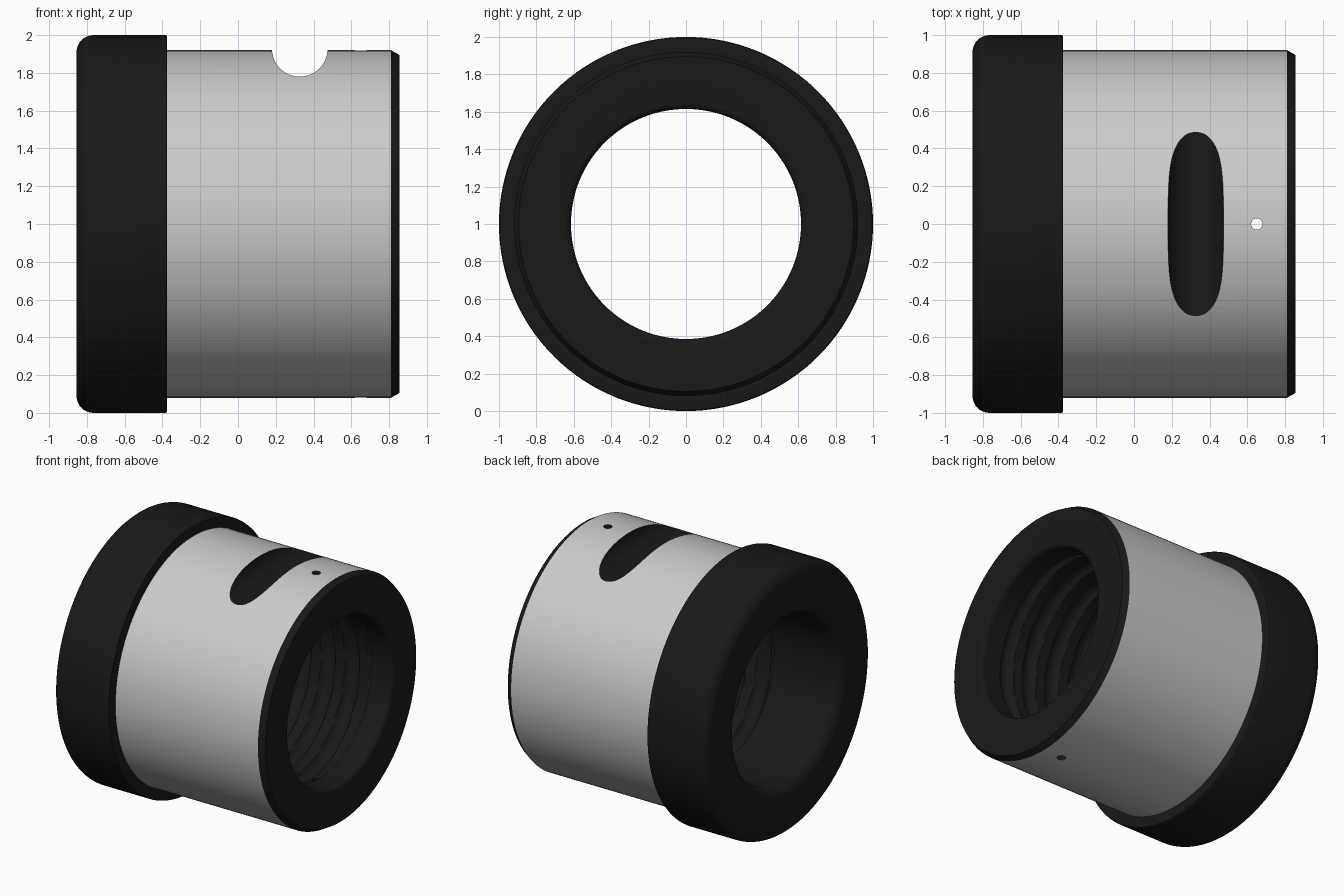
import bpy, bmesh
from math import sin, cos, pi, radians, hypot

if "Cube" in bpy.data.objects:
    bpy.data.objects.remove(bpy.data.objects["Cube"])

SEG = 128
CZ = 1.0          # height of the axis (runs along x)
BORE = 0.615

black = bpy.data.materials.new("black")
black.diffuse_color = (0.01, 0.01, 0.01, 1)
black.use_nodes = True
black.node_tree.nodes["Principled BSDF"].inputs["Base Color"].default_value = black.diffuse_color


def lathe(name, profile, closed=False, radius=None):
    """Revolve (x, r) points around the x axis; radius(x, r, angle) may vary r."""
    bm = bmesh.new()
    rings = []
    for x, r in profile:
        ring = []
        for i in range(SEG):
            a = 2 * pi * i / SEG
            q = radius(x, r, a) if radius else r
            ring.append(bm.verts.new((x, q * cos(a), CZ + q * sin(a))))
        rings.append(ring)
    pairs = list(zip(rings, rings[1:])) + ([(rings[-1], rings[0])] if closed else [])
    for p, q in pairs:
        for i in range(SEG):
            j = (i + 1) % SEG
            bm.faces.new((p[i], q[i], q[j], p[j]))
    me = bpy.data.meshes.new(name)
    bm.to_mesh(me)
    bm.free()
    ob = bpy.data.objects.new(name, me)
    bpy.context.collection.objects.link(ob)
    return ob


def arc(cx, cr, rad, a0, a1, n=8):
    return [(cx + rad * cos(radians(a0 + (a1 - a0) * i / n)),
             cr + rad * sin(radians(a0 + (a1 - a0) * i / n))) for i in range(n + 1)]


def activate(ob):
    bpy.ops.object.select_all(action='DESELECT')
    ob.select_set(True)
    bpy.context.view_layer.objects.active = ob


def smooth(ob):
    activate(ob)
    bpy.ops.object.shade_smooth_by_angle(angle=radians(30))


def cutter(name, radius, depth, loc, rot):
    bpy.ops.mesh.primitive_cylinder_add(vertices=64, radius=radius, depth=depth,
                                        location=loc, rotation=rot)
    ob = bpy.context.object
    ob.name = name
    ob.hide_render = True
    return ob


# Flange with rounded outer and inner edges
flange = lathe("flange", [(-0.375, BORE)]
               + arc(-0.765, BORE + 0.09, 0.09, 270, 180)
               + arc(-0.765, 0.91, 0.09, 180, 90)
               + arc(-0.385, 0.99, 0.01, 90, 0, 3)
               + [(-0.375, 0.92)])

# End ring with chamfer and rounded lip
end_ring = lathe("end_ring", [(0.81, 0.92), (0.855, 0.895)]
                 + arc(0.82, BORE + 0.035, 0.035, 0, -90, 6)
                 + [(0.81, BORE)])

# Barrel: the bore carries a helical groove
PITCH, X0, X1 = 0.2, -0.3, 0.68


def groove(x, r, a):
    if r != 0.64:
        return r
    t = abs(((x / PITCH + a / (2 * pi)) % 1.0) - 0.5) * PITCH / 0.055
    fade = max(0.0, min(1.0, (x - X0) / 0.05, (X1 - x) / 0.05))
    return r + fade * 0.04 * max(0.0, 1 - t * t) ** 0.5


ROWS = 84
inner = [(X0 + (X1 - X0) * i / ROWS, 0.64) for i in range(ROWS + 1)]
barrel = lathe("barrel", [(0.81, 0.92), (0.81, BORE), (X1, BORE)] + inner[::-1]
               + [(X0, BORE), (-0.375, BORE), (-0.375, 0.92)], True, groove)
bm = bmesh.new()
bm.from_mesh(barrel.data)
bmesh.ops.recalc_face_normals(bm, faces=bm.faces)
bm.to_mesh(barrel.data)
bm.free()

# Cross slot on top and oil hole through both walls
cutters = [cutter("slot_cutter", 0.147, 2.4, (0.327, 0, 1.927), (pi / 2, 0, 0)),
           cutter("oil_hole_cutter", 0.03, 2.4, (0.65, 0, CZ), (0, 0, 0))]
activate(barrel)
for c in cutters:
    m = barrel.modifiers.new("cut", 'BOOLEAN')
    m.operation, m.solver, m.object = 'DIFFERENCE', 'EXACT', c
    bpy.ops.object.modifier_apply(modifier=m.name)
for c in cutters:
    bpy.data.objects.remove(c)

# Barrel is grey outside and black in the bore and cuts; hidden end faces go
barrel.data.materials.clear()
barrel.data.materials.append(None)
barrel.data.materials.append(black)
bm = bmesh.new()
bm.from_mesh(barrel.data)
ends = []
for f in bm.faces:
    c, n = f.calc_center_median(), f.normal
    rad = hypot(c.y, c.z - CZ)
    out = (n.y * c.y + n.z * (c.z - CZ)) / max(rad, 1e-6)
    f.material_index = 0 if rad > 0.9 and out > 0.98 else 1
    if abs(n.x) > 0.99 and (c.x < -0.37 or c.x > 0.805):
        ends.append(f)
bmesh.ops.delete(bm, geom=ends, context='FACES')
bm.to_mesh(barrel.data)
bm.free()

for ob in (flange, end_ring):
    ob.data.materials.append(black)
    bm = bmesh.new()
    bm.from_mesh(ob.data)
    # outward side: the ring of faces lying on the far end points away from the barrel
    sign = -1 if ob is flange else 1
    face = max(bm.faces, key=lambda f: sign * f.calc_center_median().x * (abs(f.normal.x) > 0.99))
    if face.normal.x * sign < 0:
        bmesh.ops.reverse_faces(bm, faces=bm.faces)
    bm.to_mesh(ob.data)
    bm.free()

for ob in (flange, barrel, end_ring):
    smooth(ob)
